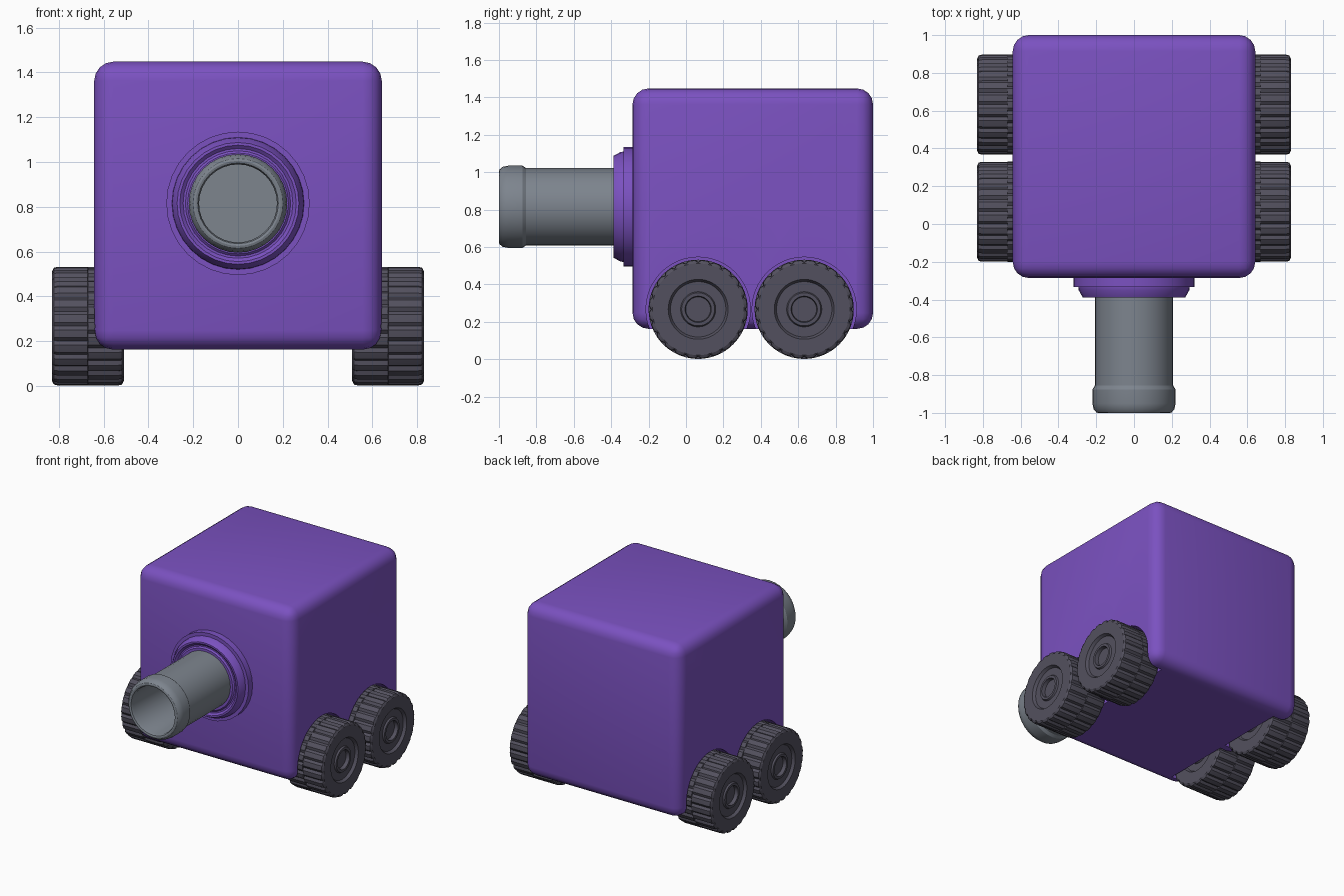
import bpy, bmesh, math
from mathutils import Matrix

if "Cube" in bpy.data.objects:
    bpy.data.objects.remove(bpy.data.objects["Cube"])


def material(name, color):
    m = bpy.data.materials.new(name)
    m.diffuse_color = (*color, 1)
    m.use_nodes = True
    m.node_tree.nodes["Principled BSDF"].inputs["Base Color"].default_value = m.diffuse_color
    return m


PURPLE = material("purple_paint", (0.197, 0.083, 0.530))
METAL = material("grey_metal", (0.205, 0.232, 0.270))
RUBBER = material("dark_rubber", (0.086, 0.081, 0.112))

WHEEL_Z, WHEEL_R = 0.267, 0.265
WHEEL_YS = (0.065, 0.632)


def finish(name, bm, mat, angle=30):
    bmesh.ops.recalc_face_normals(bm, faces=bm.faces)
    me = bpy.data.meshes.new(name)
    bm.to_mesh(me)
    bm.free()
    me.materials.append(mat)
    ob = bpy.data.objects.new(name, me)
    bpy.context.collection.objects.link(ob)
    smooth(ob, angle)
    return ob


def smooth(ob, angle):
    bpy.ops.object.select_all(action='DESELECT')
    bpy.context.view_layer.objects.active = ob
    ob.select_set(True)
    bpy.ops.object.shade_smooth_by_angle(angle=math.radians(angle))


def lathe(profile, steps, matrix, groove=None):
    """Spin (radius, height) points about z; groove(row, step) trims the radius."""
    bm = bmesh.new()
    rows = []
    for r, (rad, h) in enumerate(profile):
        if rad == 0:
            rows.append([bm.verts.new((0, 0, h))] * steps)
            continue
        ring = []
        for i in range(steps):
            a = 2 * math.pi * i / steps
            q = rad - (groove(r, i) if groove else 0)
            ring.append(bm.verts.new((q * math.cos(a), q * math.sin(a), h)))
        rows.append(ring)
    for lo, hi in zip(rows, rows[1:]):
        for i in range(steps):
            j = (i + 1) % steps
            vs = list(dict.fromkeys((lo[i], lo[j], hi[j], hi[i])))
            if len(vs) > 2:
                bm.faces.new(vs)
    bm.transform(matrix)
    return bm


# Rounded box body
bm = bmesh.new()
bmesh.ops.create_cube(bm, size=1, matrix=Matrix.Translation((0, 0.357, 0.805))
                      @ Matrix.Diagonal((1.284, 1.286, 1.285, 1)))
bmesh.ops.bevel(bm, geom=bm.edges[:], offset=0.085, segments=4, profile=0.5,
                affect='EDGES')
body = finish("body", bm, PURPLE)

# Wheel wells cut into the lower sides
for side in (-1, 1):
    for y in WHEEL_YS:
        place = (Matrix.Translation((side * 0.70, y, WHEEL_Z))
                 @ Matrix.Rotation(math.pi / 2, 4, 'Y'))
        cut = finish("wheel_well_cutter",
                     lathe([(0, -0.2), (0.279, -0.2), (0.279, 0.2), (0, 0.2)], 48, place),
                     PURPLE)
        cut.hide_render = True
        mod = body.modifiers.new("well", 'BOOLEAN')
        mod.operation, mod.solver, mod.object = 'DIFFERENCE', 'EXACT', cut
        bpy.context.view_layer.objects.active = body
        bpy.ops.object.modifier_apply(modifier=mod.name)
        bpy.data.objects.remove(cut)
smooth(body, 30)

# Barrel and its collar point forward along -y
forward = Matrix.Translation((0, 0, 0.815)) @ Matrix.Rotation(math.pi / 2, 4, 'X')
collar = [(0, 0.25), (0.32, 0.25), (0.32, 0.333), (0.295, 0.333), (0.293, 0.35),
          (0.272, 0.388), (0.26, 0.388), (0.245, 0.375), (0.235, 0.375),
          (0.225, 0.385), (0, 0.385)]
finish("barrel_collar", lathe(collar, 32, forward), PURPLE)
barrel = [(0, 0.30), (0.207, 0.30), (0.207, 0.855), (0.220, 0.875), (0.220, 0.95),
          (0.214, 0.98), (0.200, 0.997), (0.190, 1.0), (0.180, 0.997),
          (0.174, 0.98), (0.174, 0.42), (0, 0.42)]
finish("barrel", lathe(barrel, 32, forward), METAL)

# Wheels: recessed hub on each face, two staggered bands of tread
face = [(0, 0.125), (0.066, 0.125), (0.070, 0.152), (0.088, 0.152), (0.094, 0.140),
        (0.148, 0.140), (0.160, 0.160), (0.245, 0.160)]
tread = [(WHEEL_R - 0.004, 0.152), (WHEEL_R, 0.135), (WHEEL_R, 0.001)]
half = face + tread
wheel = half + [(r, -h) for r, h in reversed(half)]
n, k = len(half), len(face)


def tread_groove(row, step):
    if row < k or row >= 2 * n - k:
        return 0
    shift = 0 if row < n else 2
    return 0.012 if (step + shift) % 4 == 0 else 0


for side, sname in ((-1, "left"), (1, "right")):
    for y, yname in zip(WHEEL_YS, ("front", "rear")):
        place = (Matrix.Translation((side * 0.67, y, WHEEL_Z))
                 @ Matrix.Rotation(side * math.pi / 2, 4, 'Y'))
        finish(f"wheel_{yname}_{sname}", lathe(wheel, 96, place, tread_groove),
               RUBBER, 20)
